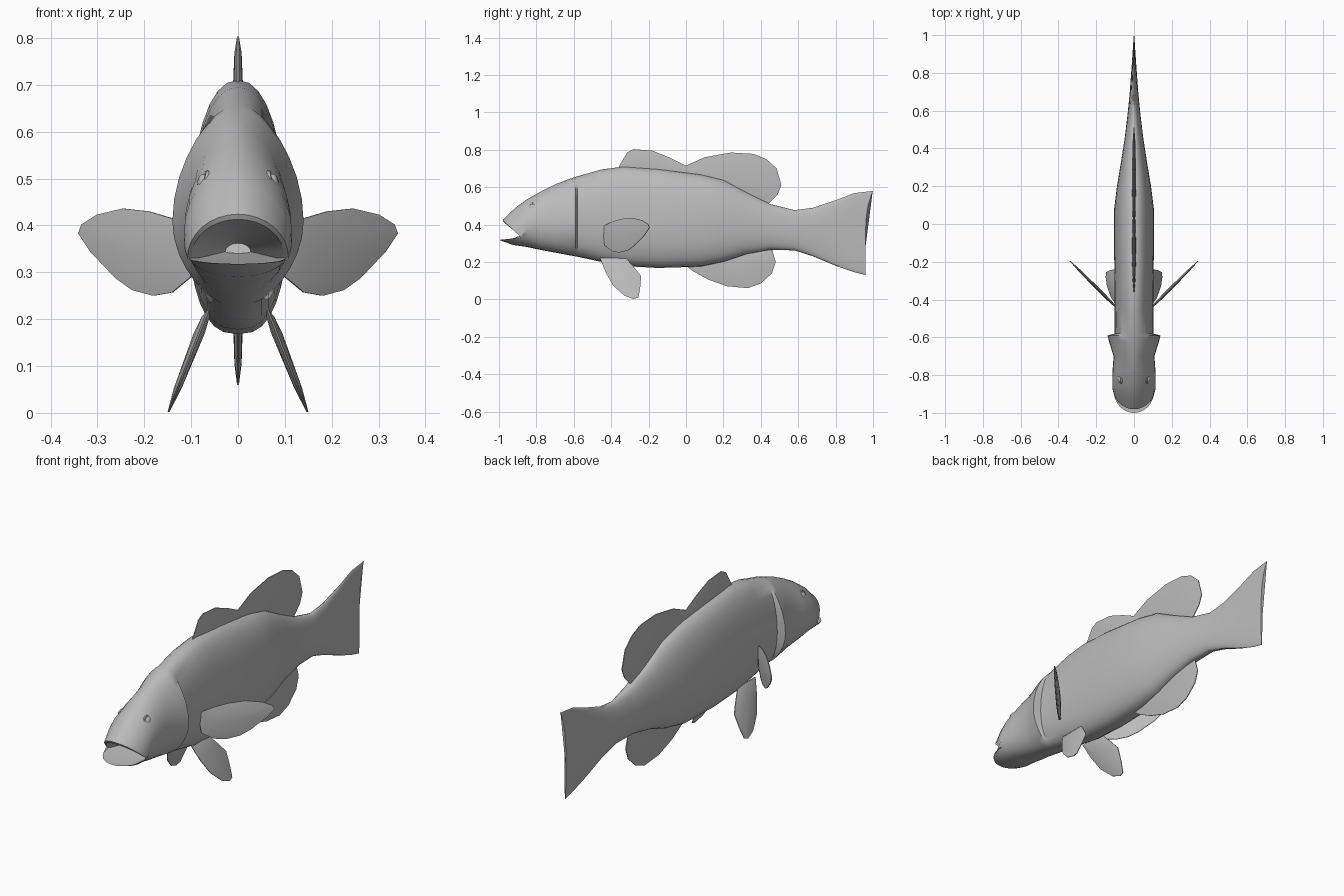
import bpy, bmesh
from math import sin, cos, pi, radians
from mathutils import Vector

cube = bpy.data.objects.get("Cube")
if cube:
    bpy.data.objects.remove(cube)

grey = bpy.data.materials.new("fish grey")
grey.use_nodes = True
grey.diffuse_color = (0.5, 0.5, 0.5, 1)
grey.node_tree.nodes["Principled BSDF"].inputs["Base Color"].default_value = (0.5, 0.5, 0.5, 1)


def finish(name, bm, angle=30):
    """Turn a bmesh into a shaded, coloured object."""
    bmesh.ops.recalc_face_normals(bm, faces=bm.faces)
    mesh = bpy.data.meshes.new(name)
    bm.to_mesh(mesh)
    bm.free()
    mesh.materials.append(grey)
    obj = bpy.data.objects.new(name, mesh)
    bpy.context.collection.objects.link(obj)
    bpy.ops.object.select_all(action="DESELECT")
    bpy.context.view_layer.objects.active = obj
    obj.select_set(True)
    bpy.ops.object.shade_smooth_by_angle(angle=radians(angle))
    return obj


SIDES = 32
ANGLES = [2 * pi * i / SIDES for i in range(SIDES)]


def soft(value, power):
    return abs(value) ** power * (1 if value > 0 else -1)


def section(y, top, bottom, width, flare=0):
    """Upright body cross-section, fuller at the belly than at the back."""
    middle = bottom + 0.42 * (top - bottom)
    ring = []
    for a in ANGLES:
        c, s = cos(a), sin(a)
        head = y < -0.65
        x = width * soft(c, (1.2 if head else 0.9) if s > 0 else 0.75)
        x += flare * soft(c, 3)
        z = middle + s * ((top - middle) if s > 0 else (middle - bottom))
        ring.append(Vector((x, y, z)))
    return ring


def lip(size, back, roof):
    """Open mouth outline: arched upper lip, flat lower lip, corners set back."""
    ring = []
    for a in ANGLES:
        c, s = cos(a), sin(a)
        reach = 0.1 if s > 0 else 0.12
        z = 0.33 + s * (roof if s > 0 else 0.012)
        ring.append(Vector((size * c, back - reach * abs(s), z)))
    return ring


# Body: mouth cavity, lips, head, gill step, trunk and tail in one loft
stations = [
    (-0.85, 0.535, 0.28, 0.115), (-0.78, 0.575, 0.265, 0.114),
    (-0.7, 0.615, 0.25, 0.108), (-0.62, 0.645, 0.235, 0.108, 0.025),
    (-0.59, 0.655, 0.23, 0.106, 0.034), (-0.58, 0.658, 0.228, 0.102),
    (-0.45, 0.695, 0.2, 0.102), (-0.33, 0.71, 0.178, 0.103),
    (-0.15, 0.698, 0.168, 0.105), (0.08, 0.668, 0.175, 0.105),
    (0.2, 0.64, 0.2, 0.09), (0.32, 0.575, 0.24, 0.07),
    (0.45, 0.51, 0.265, 0.05), (0.58, 0.477, 0.262, 0.034),
    (0.68, 0.49, 0.23, 0.024), (0.8, 0.53, 0.18, 0.015),
    (0.9, 0.568, 0.145, 0.008), (0.96, 0.58, 0.13, 0.004),
]
rings = [[p * 0.3 + Vector((0, -0.53, 0.245)) for p in lip(0.09, -0.84, 0.06)],
         lip(0.085, -0.84, 0.07), lip(0.1, -0.875, 0.083), lip(0.108, -0.88, 0.094)]
rings += [section(*s) for s in stations]
for p, a in zip(rings[-1], ANGLES):
    p.y += 0.04 * max(0, sin(a)) ** 3
halfway = [a.lerp(b, 0.5) for a, b in zip(rings[3], rings[4])]
for p, a in zip(halfway, ANGLES):
    p.x *= 1.03
    p.z += 0.008 * sin(a)
rings.insert(4, halfway)

bm = bmesh.new()
loops = [[bm.verts.new(p) for p in ring] for ring in rings]
for one, two in zip(loops, loops[1:]):
    for i in range(SIDES):
        j = (i + 1) % SIDES
        bm.faces.new((one[i], one[j], two[j], two[i]))
bm.faces.new(loops[0])
bm.faces.new(loops[-1])
finish("body", bm)


def fin(name, outline, place, side, root, thick=0.011):
    """Wedge-shaped fin: thick along the root, thin along the rim."""
    bm = bmesh.new()
    core = Vector(root)
    faces = []
    for sign in (1, -1):
        rim, inner = [], []
        for u, v in outline:
            p = Vector((u, v))
            rim.append(bm.verts.new(place(p) + side * sign * 0.002))
            q = p.lerp(core, 0.3)
            inner.append(bm.verts.new(place(q) + side * sign * thick * 0.7))
        hub = bm.verts.new(place(core) + side * sign * thick)
        n = len(rim)
        for i in range(n):
            j = (i + 1) % n
            bm.faces.new((rim[i], rim[j], inner[j], inner[i]))
            bm.faces.new((inner[i], inner[j], hub))
        faces.append(rim)
    for i in range(n):
        j = (i + 1) % n
        bm.faces.new((faces[0][i], faces[0][j], faces[1][j], faces[1][i]))
    return finish(name, bm)


def upright(p):
    return Vector((0, p.x, p.y))


X = Vector((1, 0, 0))
fin("front_dorsal_fin",
    [(-0.37, 0.69), (-0.345, 0.735), (-0.315, 0.785), (-0.28, 0.803), (-0.18, 0.795),
     (-0.08, 0.755), (0, 0.715), (0.08, 0.67), (0, 0.64), (-0.3, 0.66)],
    upright, X, (-0.15, 0.69))
fin("rear_dorsal_fin",
    [(-0.06, 0.66), (0, 0.715), (0.1, 0.76), (0.24, 0.785), (0.36, 0.778), (0.43, 0.75),
     (0.485, 0.7), (0.51, 0.61), (0.49, 0.56), (0.43, 0.5), (0.3, 0.55), (0.15, 0.62)],
    upright, X, (0.25, 0.63))
fin("anal_fin",
    [(-0.02, 0.2), (0.03, 0.155), (0.12, 0.105), (0.22, 0.07), (0.33, 0.06), (0.4, 0.085),
     (0.46, 0.14), (0.48, 0.2), (0.455, 0.285), (0.3, 0.27), (0.15, 0.22)],
    upright, X, (0.25, 0.21))

# Paired fins and eyes
for name, m in (("left", 1), ("right", -1)):
    fin(name + "_pectoral_fin",
        [(0.09, 0.39), (0.14, 0.415), (0.19, 0.43), (0.245, 0.436), (0.3, 0.423), (0.333, 0.402),
         (0.34, 0.383), (0.315, 0.345), (0.26, 0.287), (0.225, 0.262), (0.18, 0.25),
         (0.14, 0.257), (0.1, 0.29)],
        lambda p: Vector((m * p.x, p.x - 0.535, p.y)),
        Vector((m * 0.7, -0.7, 0)), (0.17, 0.34), 0.009)
    fin(name + "_pelvic_fin",
        [(-0.46, 0.22), (-0.43, 0.145), (-0.39, 0.075), (-0.33, 0.02), (-0.28, 0.002),
         (-0.255, 0.01), (-0.245, 0.06), (-0.24, 0.125), (-0.28, 0.175), (-0.32, 0.22)],
        lambda p: Vector((m * (0.149 - 0.39 * p.y), p.x, p.y)),
        X * m, (-0.36, 0.17), 0.012)
    # Eyeball inside a raised eyelid ring
    bm = bmesh.new()
    bmesh.ops.create_uvsphere(bm, u_segments=16, v_segments=10, radius=1)
    for v in bm.verts:
        v.co = Vector((m * (0.074 + 0.013 * v.co.x), -0.82 + 0.022 * v.co.y, 0.488 + 0.022 * v.co.z))
    finish(name + "_eye", bm, 60)
    bpy.ops.mesh.primitive_torus_add(
        major_segments=20, minor_segments=6, major_radius=0.025, minor_radius=0.006,
        location=(m * 0.073, -0.82, 0.488), rotation=(0, m * radians(72), m * radians(-8)))
    lid = bpy.context.object
    lid.name = name + "_eyelid"
    lid.data.materials.append(grey)
    bpy.ops.object.shade_smooth_by_angle(angle=radians(60))
